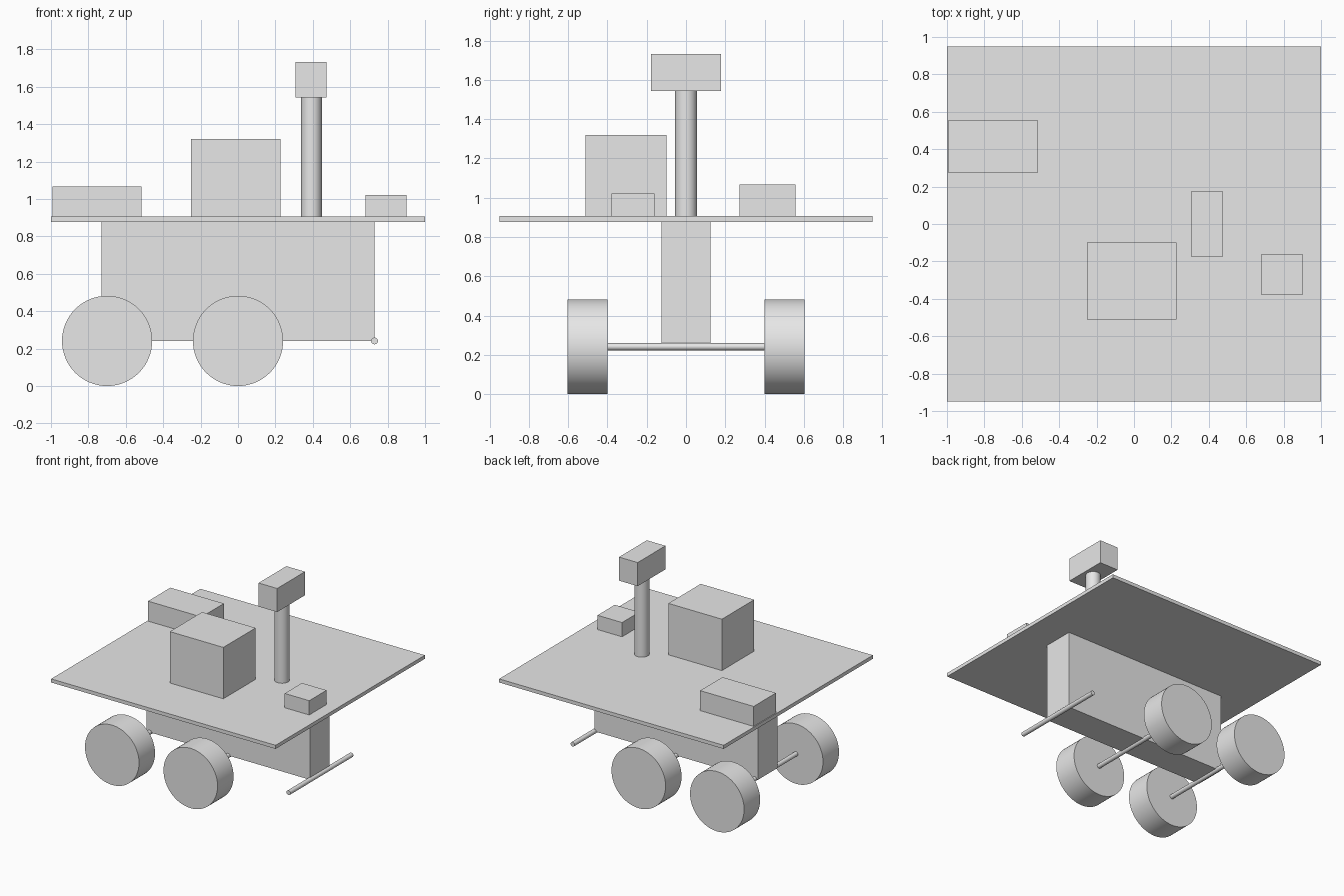
import bpy
import math

cube = bpy.data.objects.get("Cube")
if cube:
    bpy.data.objects.remove(cube, do_unlink=True)

GREY = (0.8, 0.8, 0.8, 1)
grey = bpy.data.materials.new("light_grey")
grey.use_nodes = True
grey.diffuse_color = GREY
grey.node_tree.nodes["Principled BSDF"].inputs["Base Color"].default_value = GREY


def finish(name):
    obj = bpy.context.object
    obj.name = name
    obj.data.materials.append(grey)
    return obj


def box(name, x, y, z):
    """Box from (min, max) pairs along each axis."""
    spans = (x, y, z)
    bpy.ops.mesh.primitive_cube_add(size=1, location=[(a + b) / 2 for a, b in spans])
    obj = finish(name)
    obj.scale = [b - a for a, b in spans]
    bpy.ops.object.transform_apply(location=False, rotation=False, scale=True)
    return obj


def cylinder(name, radius, depth, centre, along_y=False):
    tilt = math.pi / 2 if along_y else 0
    bpy.ops.mesh.primitive_cylinder_add(vertices=64, radius=radius, depth=depth,
                                        location=centre, rotation=(tilt, 0, 0))
    obj = finish(name)
    bpy.ops.object.shade_smooth_by_angle(angle=math.radians(30))
    return obj


DECK_TOP = 0.906
DECK_BASE = 0.877
AXLE_Z = 0.241

# Body and deck
box("body", (-0.73, 0.73), (-0.125, 0.125), (AXLE_Z, DECK_BASE))
box("deck", (-1, 1), (-0.95, 0.95), (DECK_BASE, DECK_TOP))

# Equipment boxes on the deck
box("large_equipment_box", (-0.25, 0.227), (-0.511, -0.1), (DECK_TOP, 1.32))
box("rear_equipment_box", (-0.993, -0.516), (0.273, 0.557), (DECK_TOP, 1.067))
box("small_equipment_box", (0.682, 0.901), (-0.38, -0.16), (DECK_TOP, 1.021))

# Mast with its camera head
cylinder("mast", 0.055, 1.543 - DECK_TOP, (0.393, 0, (1.543 + DECK_TOP) / 2))
box("camera_head", (0.307, 0.473), (-0.177, 0.177), (1.543, 1.733))

# Three axles; the one at +x carries no wheels
for label, x in (("rear", -0.7), ("middle", 0), ("front", 0.73)):
    cylinder(label + "_axle", 0.018, 0.8, (x, 0, AXLE_Z), True)
    if label != "front":
        for side, sign in (("left", 1), ("right", -1)):
            cylinder(f"{label}_{side}_wheel", AXLE_Z, 0.204, (x, sign * 0.502, AXLE_Z), True)
